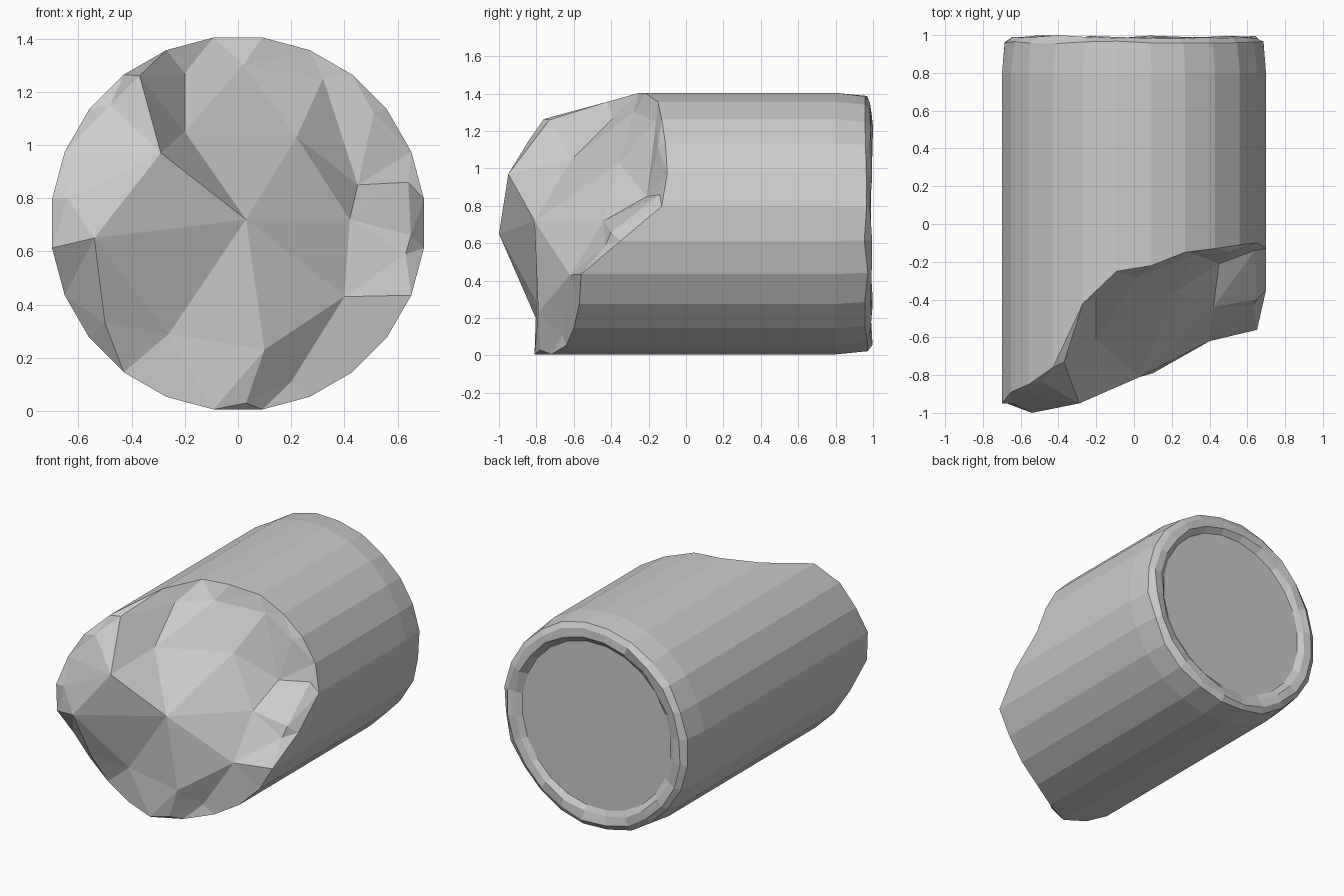
import bpy, bmesh, math, random
from mathutils import Vector
from mathutils.geometry import delaunay_2d_cdt

if "Cube" in bpy.data.objects:
    bpy.data.objects.remove(bpy.data.objects["Cube"])

random.seed(4)
N, R, CZ = 24, 0.705, 0.705


def ring_point(k, r):
    a = math.radians(7.5 + 360 / N * k)
    return r * math.cos(a), CZ + r * math.sin(a)


# Depth (y) of the broken edge at each column corner, anticlockwise from +x
rim_y = [-.13, -.10, -.11, -.13, -.15, -.22, -.25, -.42, -.76, -.85, -.89, -.95,
         -.94, -.83, -.79, -.78, -.79, -.81, -.72, -.64, -.60, -.57, -.56, -.35]

# Peaks and hollows of the fracture: x, z, y (first one is the middle)
peaks = [(.03, .72, -.81), (-.54, .65, -1.0), (-.29, .97, -.95), (-.20, 1.05, -.61),
         (.22, 1.03, -.36), (.42, .72, -.44), (.40, .43, -.62), (.10, .23, -.79),
         (-.26, .29, -.80), (-.37, 1.26, -.73), (-.20, 1.27, -.39), (.32, 1.25, -.16),
         (.45, .85, -.21), (.63, .59, -.43), (.64, .86, -.14), (.03, .03, -.78),
         (.20, .11, -.66), (-.50, .33, -.86), (-.48, 1.15, -.84), (-.64, .80, -.95),
         (.02, 1.30, -.28), (.51, 1.12, -.15), (.65, .66, -.40)]
# Ridge lines between those points
ridges = [(0, i) for i in range(1, 9)] + [
    (1, 2), (2, 3), (3, 4), (4, 5), (5, 6), (6, 7), (7, 8), (8, 1), (2, 9), (3, 10),
    (9, 10), (4, 11), (5, 12), (11, 12), (5, 13), (6, 13), (7, 15), (7, 16), (15, 16)]

# Back end profile: radius, y, random wear
profile = [(.705, .80, 0), (.692, .96, .010), (.655, .987, .010),
           (.605, .982, .012), (.56, .955, 0)]

bm = bmesh.new()

# Broken front face, triangulated in the x-z plane
rim = [ring_point(k, R) for k in range(N)]
flat = [Vector(p) for p in rim] + [Vector(p[:2]) for p in peaks]
depth = rim_y + [p[2] for p in peaks]
edges = [(k, (k + 1) % N) for k in range(N)] + [(a + N, b + N) for a, b in ridges]
pts, _, tris, src, _, _ = delaunay_2d_cdt(flat, edges, [], 1, 1e-5)
front, rim_verts = [], [None] * N
for p, origin in zip(pts, src):
    y = depth[origin[0]] if origin else -0.6
    v = bm.verts.new((p.x, y, p.y))
    front.append(v)
    for o in origin:
        if o < N:
            rim_verts[o] = v
for t in tris:
    bm.faces.new([front[i] for i in t])

# Shaft sides and worn, recessed back end
previous = rim_verts
for r, y, wear in profile:
    ring = []
    for k in range(N):
        x, z = ring_point(k, r - random.uniform(0, wear))
        ring.append(bm.verts.new((x, y + random.uniform(-wear, wear), z)))
    for k in range(N):
        j = (k + 1) % N
        bm.faces.new((previous[k], previous[j], ring[j], ring[k]))
    previous = ring
bm.faces.new(previous)

# Let the back lip touch y = 1 exactly
top = max(v.co.y for v in bm.verts)
for v in bm.verts:
    if v.co.y > .94:
        v.co.y += 1 - top
bmesh.ops.recalc_face_normals(bm, faces=bm.faces)

mesh = bpy.data.meshes.new("broken_column_piece")
bm.to_mesh(mesh)
bm.free()
obj = bpy.data.objects.new("broken_column_piece", mesh)
bpy.context.collection.objects.link(obj)
